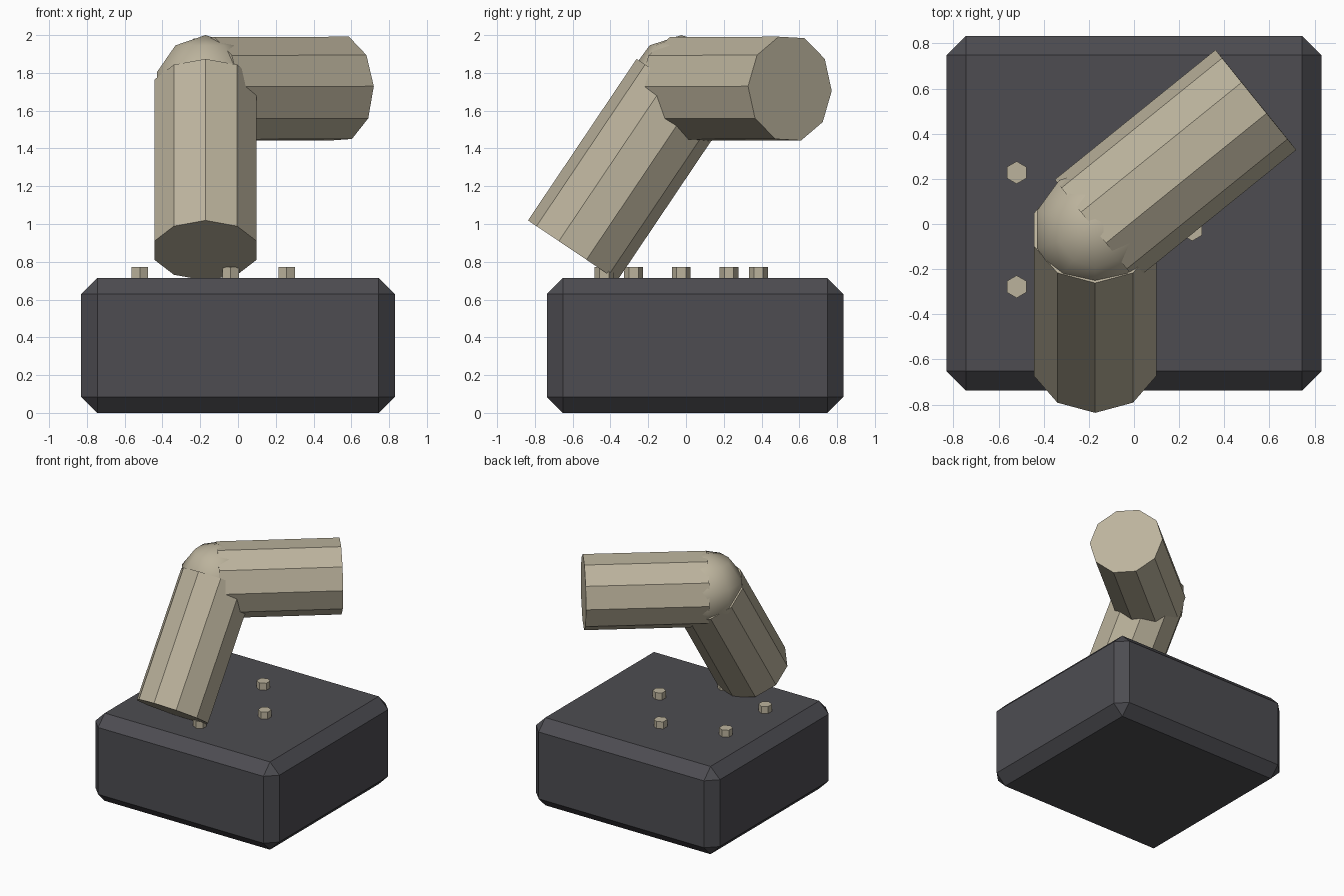
import bpy, bmesh, math
from mathutils import Vector, Matrix

if "Cube" in bpy.data.objects:
    bpy.data.objects.remove(bpy.data.objects["Cube"])


def material(name, color):
    m = bpy.data.materials.new(name)
    m.diffuse_color = (*color, 1)
    m.use_nodes = True
    m.node_tree.nodes["Principled BSDF"].inputs["Base Color"].default_value = m.diffuse_color
    return m


BEIGE = material("warm_beige", (0.50, 0.45, 0.335))
DARK = material("charcoal", (0.074, 0.073, 0.083))


def add_object(name, bm, mat):
    bmesh.ops.recalc_face_normals(bm, faces=bm.faces)
    mesh = bpy.data.meshes.new(name)
    bm.to_mesh(mesh)
    bm.free()
    mesh.materials.append(mat)
    ob = bpy.data.objects.new(name, mesh)
    bpy.context.collection.objects.link(ob)
    return ob


def prism(name, start, end, radius, sides, corner_dir, mat):
    """Regular prism from start to end with one corner facing corner_dir."""
    start, end = Vector(start), Vector(end)
    w = (end - start).normalized()
    u = Vector(corner_dir)
    u = (u - w * u.dot(w)).normalized()
    v = w.cross(u)
    bm = bmesh.new()
    rings = []
    for centre in (start, end):
        ring = []
        for i in range(sides):
            a = math.tau * i / sides
            ring.append(bm.verts.new(centre + radius * (u * math.cos(a) + v * math.sin(a))))
        rings.append(ring)
        bm.faces.new(ring)
    for i in range(sides):
        j = (i + 1) % sides
        bm.faces.new((rings[0][i], rings[0][j], rings[1][j], rings[1][i]))
    return add_object(name, bm, mat)


# Chamfered base block
bm = bmesh.new()
bmesh.ops.create_cube(bm, size=1, matrix=Matrix.Translation((0, 0.048, 0.3575))
                      @ Matrix.Diagonal((1.66, 1.57, 0.715, 1)))
base = add_object("base_block", bm, DARK)
bevel = base.modifiers.new("chamfer", 'BEVEL')
bevel.width = 0.085
bevel.segments = 1

# Ring of five hexagonal bolts
CX, CY = -0.172, -0.025
for i in range(5):
    a = math.tau * i / 5
    x, y = CX + 0.43 * math.cos(a), CY + 0.43 * math.sin(a)
    prism(f"bolt_{i + 1}", (x, y, 0.67), (x, y, 0.772), 0.05, 6, (0, 1, 0), BEIGE)

# Elbow ball joining the two arms
R = 0.285
elbow = Vector((CX, CY, 1.715))
bm = bmesh.new()
bmesh.ops.create_uvsphere(bm, u_segments=10, v_segments=5, radius=R,
                          matrix=Matrix.Translation(elbow))
for f in bm.faces:
    f.smooth = True
add_object("elbow_ball", bm, BEIGE)

# Lower arm leaning forward and down to the base
prism("lower_arm", elbow, (CX, -0.6, 0.86), R, 10, (0, -1, 0.67), BEIGE)

# Upper arm reaching level to the back right, rolled slightly
roll = math.radians(2.5)
prism("upper_arm", elbow, (0.54, 0.55, 1.717), R, 10,
      (-0.63 * math.cos(roll), 0.78 * math.cos(roll), -math.sin(roll)), BEIGE)
